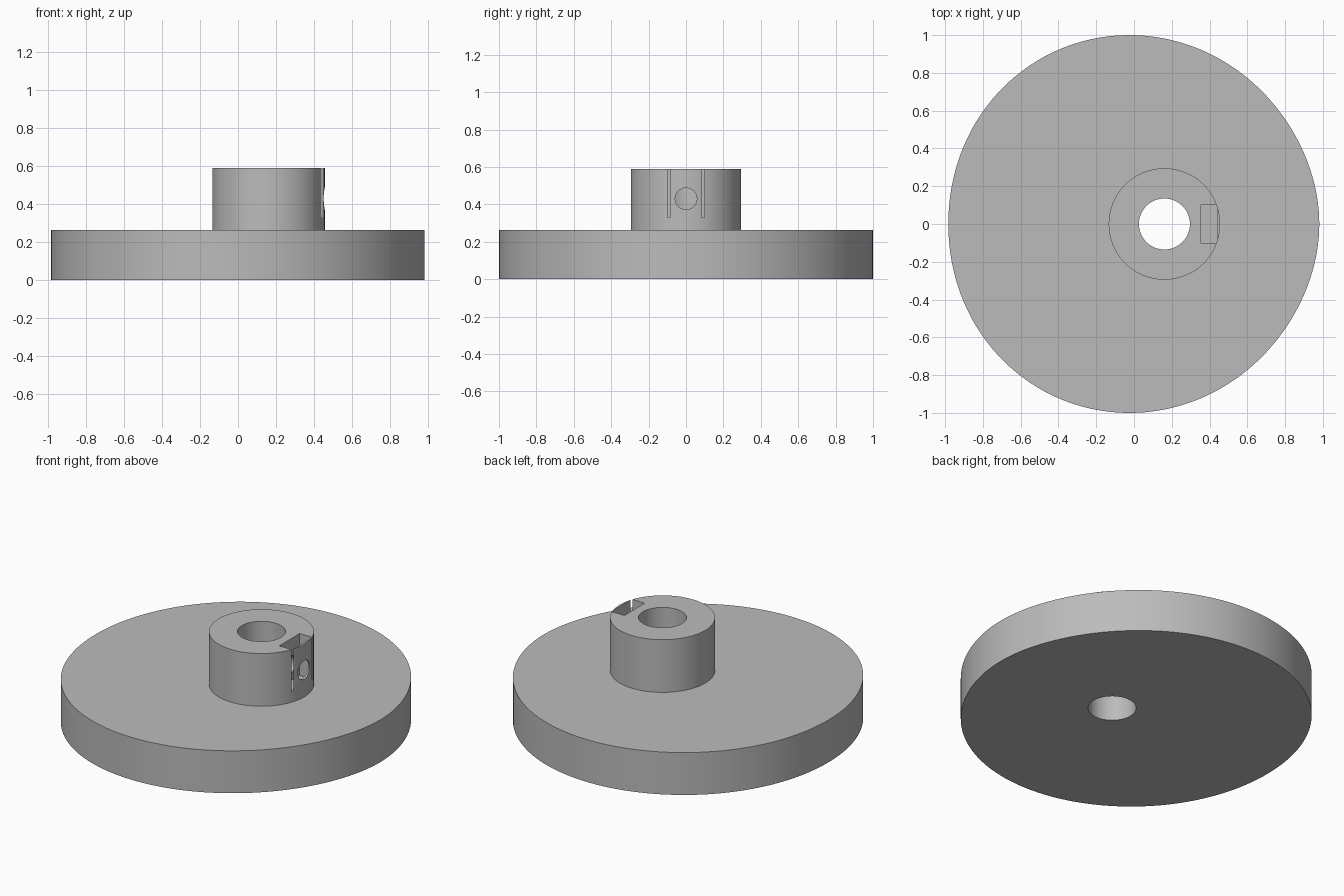
import bpy, bmesh
from math import pi, cos, sin, radians

if "Cube" in bpy.data.objects:
    bpy.data.objects.remove(bpy.data.objects["Cube"])

AXIS_X = 0.161                        # shaft axis, off the disc's middle
DISC_TOP, HUB_TOP = 0.263, 0.59
R_MIN, R_MAX = 0.82, 1.144            # cam radius at +x and at -x

grey = bpy.data.materials.new("plain_grey")
grey.use_nodes = True
colour = (0.5, 0.5, 0.5, 1)
grey.diffuse_color = colour
grey.node_tree.nodes["Principled BSDF"].inputs["Base Color"].default_value = colour


def prism(name, outline, z0, z1):
    """Extrude a closed outline upwards from z0 to z1."""
    bm = bmesh.new()
    base = bm.faces.new([bm.verts.new((x, y, z0)) for x, y in outline])
    top = bmesh.ops.extrude_face_region(bm, geom=[base])["geom"]
    verts = [v for v in top if isinstance(v, bmesh.types.BMVert)]
    bmesh.ops.translate(bm, verts=verts, vec=(0, 0, z1 - z0))
    bmesh.ops.recalc_face_normals(bm, faces=bm.faces)
    mesh = bpy.data.meshes.new(name)
    bm.to_mesh(mesh)
    bm.free()
    mesh.materials.append(grey)
    obj = bpy.data.objects.new(name, mesh)
    bpy.context.collection.objects.link(obj)
    return obj


def polar(radius, steps):
    """Outline around the shaft axis, radius given by angle."""
    angles = [2 * pi * i / steps for i in range(steps)]
    return [(AXIS_X + radius(a) * cos(a), radius(a) * sin(a)) for a in angles]


def cam_radius(angle):
    """Smooth rise over half a turn, mirrored for the return."""
    t = min(angle, 2 * pi - angle) / pi
    return R_MIN + (R_MAX - R_MIN) * t**3 * (10 - 15 * t + 6 * t * t)


def cut(obj, cutters):
    for cutter in cutters:
        mod = obj.modifiers.new("cut", 'BOOLEAN')
        mod.operation, mod.solver, mod.object = 'DIFFERENCE', 'EXACT', cutter
        bpy.context.view_layer.objects.active = obj
        bpy.ops.object.modifier_apply(modifier=mod.name)


# Cam disc and hub
cam_disc = prism("cam_disc", polar(cam_radius, 180), 0, DISC_TOP)
hub = prism("hub", polar(lambda a: 0.295, 96), DISC_TOP, HUB_TOP)

# Shaft bore, nut pocket open at the top, and screw hole into the bore
bore = prism("bore_cutter", polar(lambda a: 0.135, 64), -0.1, 0.8)
pocket = prism("pocket_cutter",
               [(0.353, -0.1), (0.443, -0.1), (0.443, 0.1), (0.353, 0.1)], 0.33, 0.8)
bpy.ops.mesh.primitive_cylinder_add(vertices=40, radius=0.058, depth=0.4,
                                    location=(AXIS_X + 0.2, 0, 0.43),
                                    rotation=(0, radians(90), 0))
screw_hole = bpy.context.object
screw_hole.name = "screw_hole_cutter"
screw_hole.data.materials.append(grey)

cut(cam_disc, [bore])
cut(hub, [bore, pocket, screw_hole])
for cutter in (bore, pocket, screw_hole):
    bpy.data.objects.remove(cutter)

# Smooth curved walls, sharp rims
for obj in (cam_disc, hub):
    bpy.ops.object.select_all(action='DESELECT')
    obj.select_set(True)
    bpy.context.view_layer.objects.active = obj
    bpy.ops.object.shade_smooth_by_angle(angle=radians(30))
